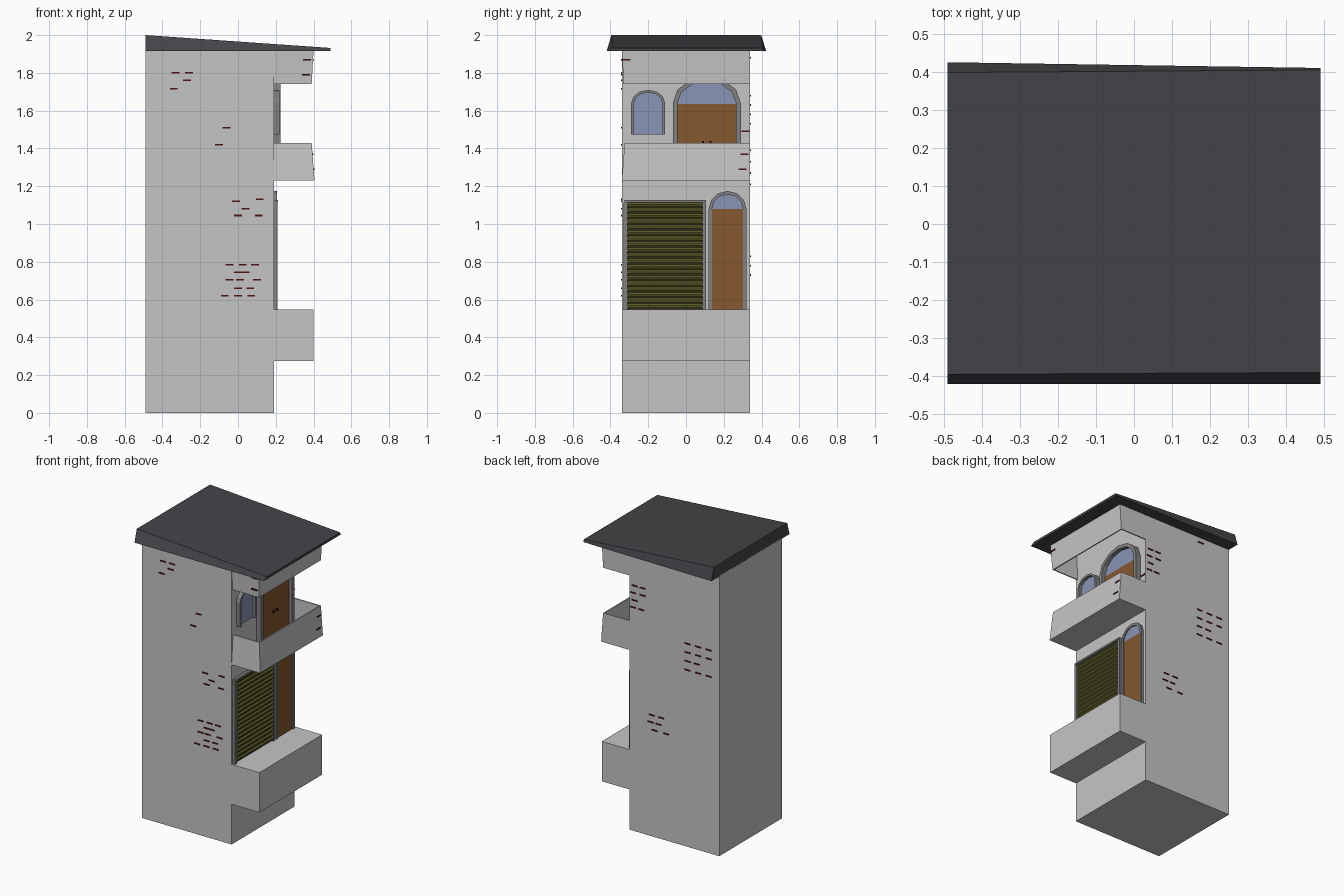
import bpy, bmesh, math

if "Cube" in bpy.data.objects:
    bpy.data.objects.remove(bpy.data.objects["Cube"])


def material(name, rgb):
    m = bpy.data.materials.new(name)
    m.diffuse_color = (*rgb, 1)
    m.use_nodes = True
    m.node_tree.nodes["Principled BSDF"].inputs["Base Color"].default_value = m.diffuse_color
    return m


PLASTER = material("plaster grey", (0.56, 0.56, 0.56))
ROOF = material("roof slate", (0.058, 0.056, 0.064))
WOOD = material("door brown", (0.235, 0.098, 0.028))
OLIVE = material("shutter olive", (0.105, 0.105, 0.023))
GLASS = material("glass blue", (0.25, 0.30, 0.47))
FRAME = material("frame grey", (0.22, 0.22, 0.22))
BRICK = material("brick red", (0.075, 0.006, 0.006))


def finish(name, bm, mat):
    bmesh.ops.recalc_face_normals(bm, faces=bm.faces)
    me = bpy.data.meshes.new(name)
    bm.to_mesh(me)
    bm.free()
    me.materials.append(mat)
    ob = bpy.data.objects.new(name, me)
    bpy.context.collection.objects.link(ob)
    return ob


def add_box(bm, x0, x1, y0, y1, z0, z1):
    vs = bmesh.ops.create_cube(bm, size=1)["verts"]
    for v in vs:
        v.co = (x1 if v.co.x > 0 else x0, y1 if v.co.y > 0 else y0, z1 if v.co.z > 0 else z0)
    return vs


def box(name, mat, *dims):
    bm = bmesh.new()
    add_box(bm, *dims)
    return finish(name, bm, mat)


def prism(name, mat, bottom, top):
    """Solid between two matching outlines of 3D points."""
    bm = bmesh.new()
    a = [bm.verts.new(p) for p in bottom]
    b = [bm.verts.new(p) for p in top]
    bm.faces.new(a)
    bm.faces.new(b)
    for i in range(len(a)):
        j = (i + 1) % len(a)
        bm.faces.new((a[i], a[j], b[j], b[i]))
    return finish(name, bm, mat)


def plate(name, mat, pts, x0, x1):
    return prism(name, mat, [(x0, y, z) for y, z in pts], [(x1, y, z) for y, z in pts])


def arch(y0, y1, z0, spring, top, n=6):
    """Arched outline, from lower right over the top to lower left."""
    c, r = (y0 + y1) / 2, (y1 - y0) / 2
    curve = [(c + r * math.cos(math.pi * i / n),
              spring + (top - spring) * math.sin(math.pi * i / n)) for i in range(n + 1)]
    return [(y1, z0)] + curve + [(y0, z0)]


def arch_frame(name, y0, y1, z0, spring, top, w, depth):
    outer = arch(y0, y1, z0, spring, top)
    inner = arch(y0 + w, y1 - w, z0, spring, top - w)
    return plate(name, FRAME, outer + inner[::-1], WALL, WALL + depth)


WALL, HALF = 0.19, 0.34

# Tower and solid lower balcony
box("tower_body", PLASTER, -0.49, WALL, -HALF, HALF, 0, 1.92)
box("lower_balcony", PLASTER, WALL, 0.40, -HALF, HALF, 0.275, 0.548)


# U-shaped thin walls for the hollow upper balcony and the roof curtain
def u_wall(x, ylo, z, t=0.008):
    return [(WALL, ylo, z), (x, ylo, z), (x, HALF, z), (WALL, HALF, z),
            (WALL, HALF - t, z), (x - t, HALF - t, z), (x - t, ylo + t, z), (WALL, ylo + t, z)]


prism("balcony_parapet", PLASTER, u_wall(0.405, -HALF, 1.23), u_wall(0.39, -0.325, 1.43))
box("balcony_floor", PLASTER, WALL, 0.40, -0.338, HALF, 1.23, 1.24)
prism("roof_curtain", PLASTER, u_wall(0.39, -0.33, 1.74), u_wall(0.40, -HALF, 1.92))

# Sloping wedge roof with leaning sides
prism("roof", ROOF,
      [(-0.49, -0.42, 1.915), (0.49, -0.42, 1.915), (0.49, 0.41, 1.915), (-0.49, 0.425, 1.915)],
      [(-0.49, -0.395, 2.0), (0.49, -0.39, 1.932), (0.49, 0.405, 1.932), (-0.49, 0.398, 2.0)])

# Lower door with arched glass
arch_frame("lower_door_frame", 0.12, 0.32, 0.548, 1.08, 1.175, 0.018, 0.016)
plate("lower_door_leaf", WOOD, [(0.13, 0.548), (0.305, 0.548), (0.302, 1.08), (0.138, 1.08)], WALL, 0.199)
plate("lower_door_glass", GLASS, arch(0.138, 0.302, 1.08, 1.085, 1.157), WALL, 0.198)

# Upper door with arched glass
arch_frame("upper_door_frame", -0.07, 0.29, 1.24, 1.64, 1.78, 0.025, 0.035)
plate("upper_door_leaf", WOOD, [(-0.05, 1.24), (0.268, 1.24), (0.265, 1.635), (-0.045, 1.635)], WALL, 0.199)
plate("upper_door_glass", GLASS, arch(-0.045, 0.265, 1.635, 1.64, 1.757), WALL, 0.198)
for i, y in enumerate((0.09, 0.13)):
    box(f"door_handle_{i}", BRICK, 0.197, 0.212, y - 0.006, y + 0.006, 1.427, 1.440)

# Arched window
arch_frame("window_frame", -0.29, -0.11, 1.475, 1.64, 1.71, 0.014, 0.03)
plate("window_glass", GLASS, arch(-0.276, -0.124, 1.475, 1.64, 1.696), WALL, 0.199)

# Roller shutter: sawtooth profile extruded sideways, inside a thin frame
N, Z0, Z1 = 19, 0.548, 1.115
step = (Z1 - Z0) / N
prof = [(WALL, Z0)]
for i in range(N):
    z = Z0 + i * step
    prof += [(0.195, z), (0.204, z + step * 0.35), (0.204, z + step * 0.65)]
prof += [(0.195, Z1), (WALL, Z1)]
prism("roller_shutter", OLIVE, [(x, -0.31, z) for x, z in prof], [(x, 0.088, z) for x, z in prof])
for nm, a, b in (("left", -0.33, -0.31), ("right", 0.088, 0.105)):
    box(f"shutter_rail_{nm}", FRAME, WALL, 0.208, a, b, 0.548, 1.115)
box("shutter_top", FRAME, WALL, 0.212, -0.325, 0.105, 1.115, 1.127)

# Exposed bricks: rows of (height, positions along the wall)
bm = bmesh.new()
L, H, P = 0.021, 0.004, 0.005
front = [(1.80, (-0.33, -0.26)), (1.76, (-0.27,)), (1.715, (-0.34,)), (1.51, (-0.06,)),
         (1.42, (-0.10,)), (1.13, (0.115,)), (1.12, (-0.01,)),
         (1.08, (0.04,)), (1.045, (0, 0.11)), (0.785, (-0.045, 0.025, 0.09)),
         (0.745, (0, 0.04)), (0.705, (-0.045, 0.01, 0.10)), (0.66, (0, 0.065)),
         (0.62, (-0.07, 0, 0.07)), (1.87, (0.365,)), (1.79, (0.36,))]
back = [(1.88, (-0.26,)), (1.68, (0.15, 0.09)), (1.63, (0.16, 0.09)), (1.58, (0.15,)), (1.53, (0.16, 0.10)),
        (1.39, (-0.25, -0.33, -0.41)), (1.33, (-0.25, -0.33, -0.41)), (1.27, (-0.25, -0.32)),
        (1.21, (-0.25, -0.33, -0.41)), (0.83, (0.02, -0.05)), (0.78, (0.03, -0.03)), (0.73, (0.0, -0.09))]
for rows, y in ((front, -HALF), (back, HALF)):
    for z, xs in rows:
        for x in xs:
            add_box(bm, x - L, x + L, y - P, y + P, z - H, z + H)
for x, y, z in ((0.397, -0.315, 1.87), (0.394, 0.31, 1.37), (0.40, 0.30, 1.29), (WALL, 0.315, 1.49)):
    add_box(bm, x - P, x + P, y - L, y + L, z - H, z + H)
finish("exposed_bricks", bm, BRICK)
